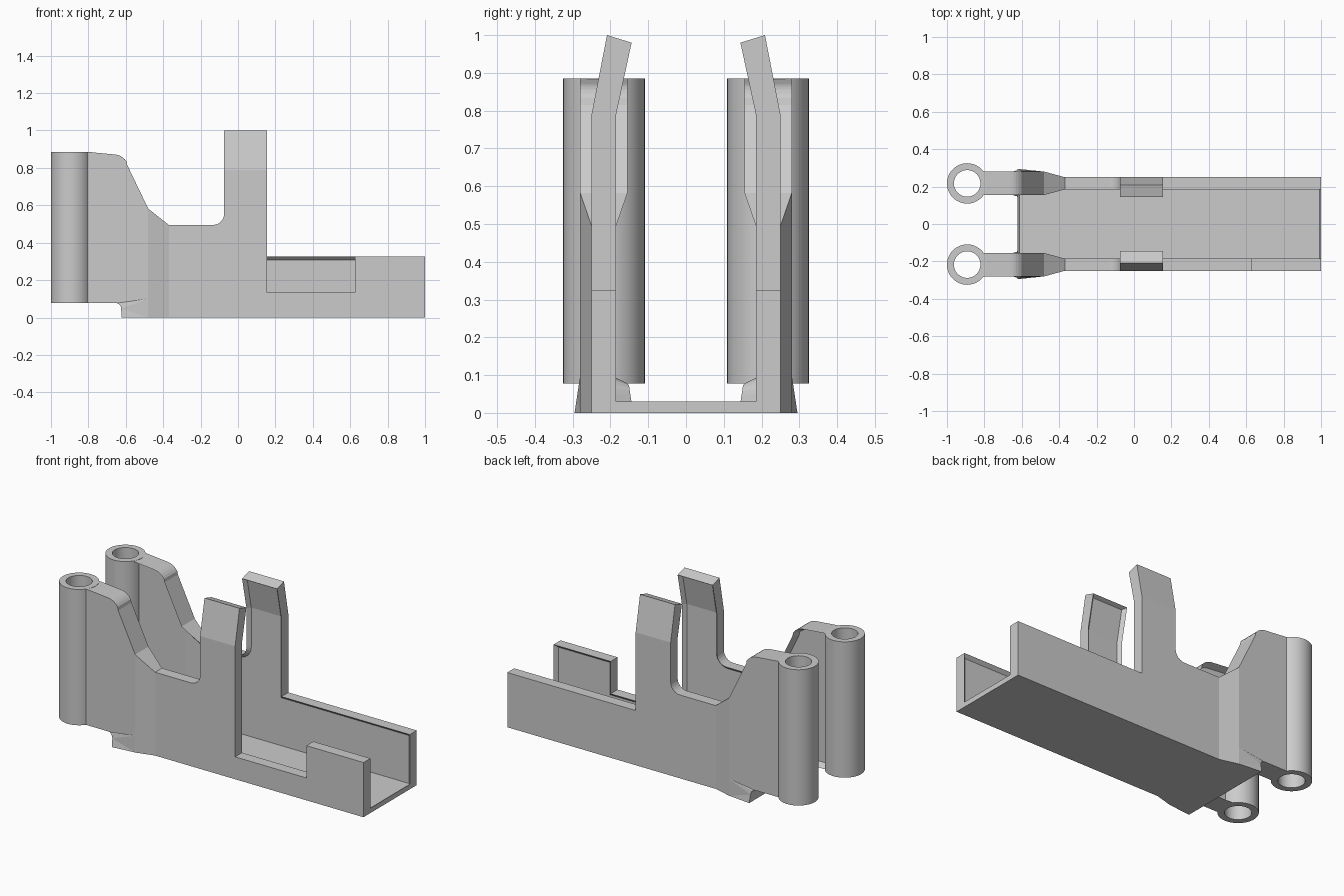
import bpy, bmesh, math
from mathutils import Vector

if "Cube" in bpy.data.objects:
    bpy.data.objects.remove(bpy.data.objects["Cube"])

WALL_Y = 0.2175           # centre line of each side wall
TUBE_X, TUBE_Y = -0.892, 0.217


def clamp(v):
    return max(0.0, min(1.0, v))


def finish(bm, name, angle=None):
    bmesh.ops.remove_doubles(bm, verts=bm.verts, dist=1e-5)
    bmesh.ops.recalc_face_normals(bm, faces=bm.faces)
    mesh = bpy.data.meshes.new(name)
    bm.to_mesh(mesh)
    bm.free()
    ob = bpy.data.objects.new(name, mesh)
    bpy.context.collection.objects.link(ob)
    if angle:
        bpy.ops.object.select_all(action='DESELECT')
        ob.select_set(True)
        bpy.context.view_layer.objects.active = ob
        bpy.ops.object.shade_smooth_by_angle(angle=math.radians(angle))
    return ob


def arc(cx, cz, r, a0, a1, n=6):
    return [(cx + r * math.cos(math.radians(a0 + (a1 - a0) * i / n)),
             cz + r * math.sin(math.radians(a0 + (a1 - a0) * i / n))) for i in range(n + 1)]


# Side wall: flat profile with a recessed inner face, then widened, bent and flared
def side_wall(name, side, rail):
    profile = ([(-0.82, 0.078), (-0.655, 0.078)] + arc(-0.655, 0.048, 0.03, 75, 0, 4)
               + [(-0.622, 0), (1, 0), (1, 0.325)] + rail
               + [(0.156, 1), (-0.074, 1)] + arc(-0.134, 0.555, 0.06, 0, -90)
               + [(-0.37, 0.495), (-0.48, 0.582), (-0.592, 0.815)]
               + arc(-0.665, 0.79, 0.082, 32, 86, 5) + [(-0.80, 0.885), (-0.82, 0.885)])
    bm = bmesh.new()
    face = bm.faces.new([bm.verts.new((x, -1, z)) for x, z in profile])
    ext = bmesh.ops.extrude_face_region(bm, geom=[face], use_keep_orig=True)['geom']
    for v in [g for g in ext if isinstance(g, bmesh.types.BMVert)]:
        v.co.y = 1
    bmesh.ops.recalc_face_normals(bm, faces=bm.faces)
    inner = [f for f in bm.faces if f.calc_center_median().y > 0.99]
    bmesh.ops.inset_region(bm, faces=inner, thickness=0.018, depth=-0.6, use_even_offset=True)
    for co, no in [((-0.37, 0, 0), (1, 0, 0)), ((-0.48, 0, 0), (1, 0, 0)),
                   ((0, 0, 0.79), (0, 0, 1)), ((0, 0, 0.1), (0, 0, 1))]:
        bmesh.ops.bisect_plane(bm, geom=bm.verts[:] + bm.edges[:] + bm.faces[:],
                               dist=1e-5, plane_co=co, plane_no=no)
    bmesh.ops.triangulate(bm, faces=[f for f in bm.faces if len(f.verts) > 4])
    for v in bm.verts:
        x, t, z = v.co
        half = 0.0325 + 0.030 * clamp((-0.37 - x) / 0.11)
        if x > -0.64:
            half += 0.015 * clamp(1 - z / 0.1) * clamp((-0.48 - x) / 0.14)
        y = WALL_Y - t * half
        if x > -0.2 and z > 0.79:
            k = (z - 0.79) / 0.21
            y -= 0.041 * k
            v.co.z -= 0.01 * (t + 1) * k
        v.co.y = y * side
    return finish(bm, name)


side_wall("back_wall", 1, [(0.156, 0.325)])
side_wall("front_wall", -1, [(0.625, 0.325), (0.625, 0.133), (0.156, 0.133)])

# Floor plate with a shallow recess on top
bm = bmesh.new()
bmesh.ops.create_cube(bm, size=1)
for v in bm.verts:
    v.co = Vector((0.189 + v.co.x * 1.622, v.co.y * 0.43, 0.015 + v.co.z * 0.03))
top = [f for f in bm.faces if f.normal.z > 0.9]
bmesh.ops.inset_region(bm, faces=top, thickness=0.012, depth=-0.008)
finish(bm, "floor_plate")

# Hinge tubes, spun from a rectangular section
for side, label in [(1, "back"), (-1, "front")]:
    bm = bmesh.new()
    c = Vector((TUBE_X, TUBE_Y * side, 0))
    section = [bm.verts.new(c + Vector((r, 0, z)))
               for r, z in [(0.071, 0.078), (0.108, 0.078), (0.108, 0.885), (0.071, 0.885)]]
    edges = [bm.edges.new((section[i], section[(i + 1) % 4])) for i in range(4)]
    bmesh.ops.spin(bm, geom=section + edges, cent=c, axis=(0, 0, 1),
                   angle=math.tau, steps=48, use_merge=False)
    finish(bm, label + "_hinge_tube", 35)
